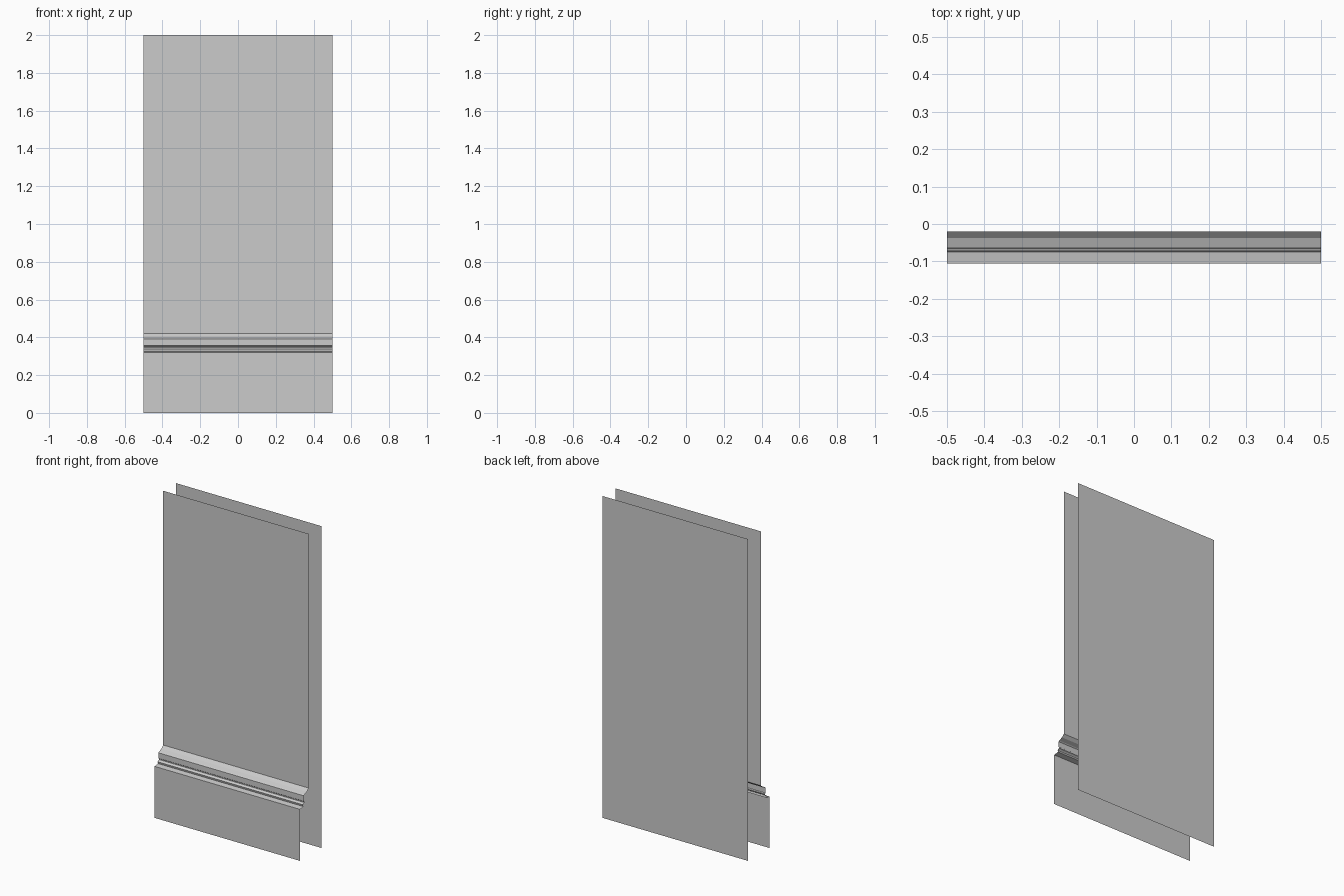
import bpy, bmesh

if "Cube" in bpy.data.objects:
    bpy.data.objects.remove(bpy.data.objects["Cube"])

HALF_WIDTH = 0.5


def strip(name, profile):
    """Sweep an open (y, z) profile straight across the width, leaving ends open."""
    bm = bmesh.new()
    left = [bm.verts.new((-HALF_WIDTH, y, z)) for y, z in profile]
    right = [bm.verts.new((HALF_WIDTH, y, z)) for y, z in profile]
    for i in range(len(profile) - 1):
        bm.faces.new((left[i], right[i], right[i + 1], left[i + 1]))
    mesh = bpy.data.meshes.new(name)
    bm.to_mesh(mesh)
    bm.free()
    obj = bpy.data.objects.new(name, mesh)
    bpy.context.collection.objects.link(obj)
    return obj


# Tall skirting board with its slightly sloped top edge
strip("skirting_board", [(-0.105, 0.0), (-0.105, 0.32), (-0.072, 0.325)])

# Stepped moulding: small bead, undercut, flat band and sloped cap
strip("moulding", [
    (-0.072, 0.325), (-0.075, 0.337), (-0.070, 0.342),
    (-0.062, 0.346), (-0.062, 0.352), (-0.067, 0.356),
    (-0.067, 0.390), (-0.061, 0.395), (-0.037, 0.404), (-0.02, 0.42),
])

# Flat wall above the moulding
strip("front_wall", [(-0.02, 0.42), (-0.02, 2.0)])

# Plain rear wall, facing backwards
strip("back_wall", [(0.105, 2.0), (0.105, 0.0)])
